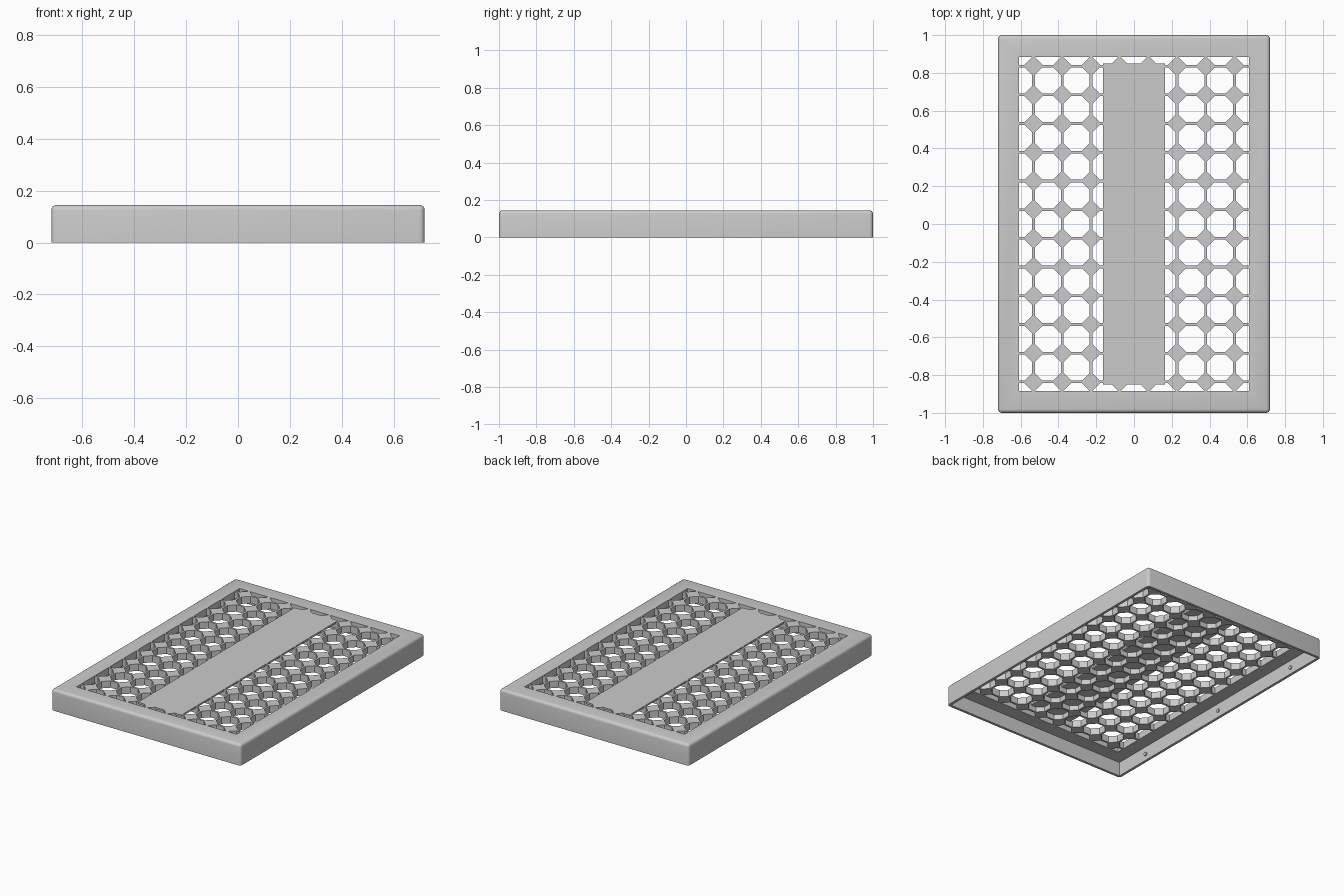
import bpy, bmesh, math

W, L, H = 0.72, 1.0, 0.145      # half width, half length, height
WALL, PLATE_Z = 0.018, 0.098    # wall thickness, underside of the top plate
PITCH, APOTHEM = 0.152, 0.069   # octagon grid
OPEN_X, OPEN_Y = 0.608, 0.885   # limits of the perforated area

if "Cube" in bpy.data.objects:
    bpy.data.objects.remove(bpy.data.objects["Cube"], do_unlink=True)

grey = bpy.data.materials.new("light_grey")
grey.use_nodes = True
colour = (0.6, 0.6, 0.6, 1)
grey.diffuse_color = colour
grey.node_tree.nodes["Principled BSDF"].inputs["Base Color"].default_value = colour


def finish(name, bm):
    bmesh.ops.recalc_face_normals(bm, faces=bm.faces)
    mesh = bpy.data.meshes.new(name)
    bm.to_mesh(mesh)
    bm.free()
    mesh.materials.append(grey)
    obj = bpy.data.objects.new(name, mesh)
    bpy.context.collection.objects.link(obj)
    return obj


def prism(bm, outline, z0, z1):
    face = bm.faces.new([bm.verts.new((x, y, z0)) for x, y in outline])
    top = bmesh.ops.extrude_face_region(bm, geom=[face])["geom"]
    bmesh.ops.translate(bm, vec=(0, 0, z1 - z0),
                        verts=[v for v in top if isinstance(v, bmesh.types.BMVert)])


def box(name, hx, hy, z0, z1):
    bm = bmesh.new()
    prism(bm, [(-hx, -hy), (hx, -hy), (hx, hy), (-hx, hy)], z0, z1)
    return bm if name is None else finish(name, bm)


def cut(target, cutter):
    mod = target.modifiers.new("cut", "BOOLEAN")
    mod.operation, mod.solver, mod.object = "DIFFERENCE", "EXACT", cutter
    bpy.context.view_layer.objects.active = target
    bpy.ops.object.modifier_apply(modifier=mod.name)
    bpy.data.objects.remove(cutter, do_unlink=True)


def clamp(v, limit):
    return max(-limit, min(limit, v))


# Cover shell: rounded on every edge except around the open bottom
bm = box(None, W, L, 0, H)
edges = [e for e in bm.edges if max(v.co.z for v in e.verts) > H / 2]
bmesh.ops.bevel(bm, geom=edges, offset=0.02, segments=4, profile=0.5, affect="EDGES")
cover = finish("perforated_cover", bm)
cut(cover, box("cavity", W - WALL, L - WALL, -0.1, PLATE_Z))

# Octagonal holes, clipped to the perforated area
bm = bmesh.new()
radius = APOTHEM / math.cos(math.pi / 8)
for col in range(-4, 5):
    for row in range(-6, 7):
        outline = []
        for k in range(8):
            a = math.pi / 8 + k * math.pi / 4
            p = (clamp(col * PITCH + radius * math.cos(a), OPEN_X),
                 clamp(row * PITCH + radius * math.sin(a), OPEN_Y))
            if all(math.dist(p, q) > 1e-4 for q in outline):
                outline.append(p)
        prism(bm, outline, PLATE_Z - 0.04, H + 0.05)
holes = finish("holes", bm)

# Solid middle strip: leaves the holes beneath it closed at the top
cut(holes, box("strip", 0.165, 0.85, H - 0.012, H + 0.2))
cut(cover, holes)

# Small pegs on the inside of the long walls
bm = bmesh.new()
for side in (-1, 1):
    for y in (-0.72, 0, 0.72):
        ring = bmesh.ops.create_cone(bm, cap_ends=True, segments=12,
                                     radius1=0.013, radius2=0.013, depth=0.014)["verts"]
        for v in ring:
            x, py, z = v.co
            v.co = (side * (W - WALL) + z, y + py, 0.045 + x)
pegs = finish("inner_pegs", bm)

# Smooth only the rounded rims
for obj in (cover, pegs):
    bpy.ops.object.select_all(action="DESELECT")
    obj.select_set(True)
    bpy.context.view_layer.objects.active = obj
    bpy.ops.object.shade_smooth_by_angle(angle=math.radians(30))
